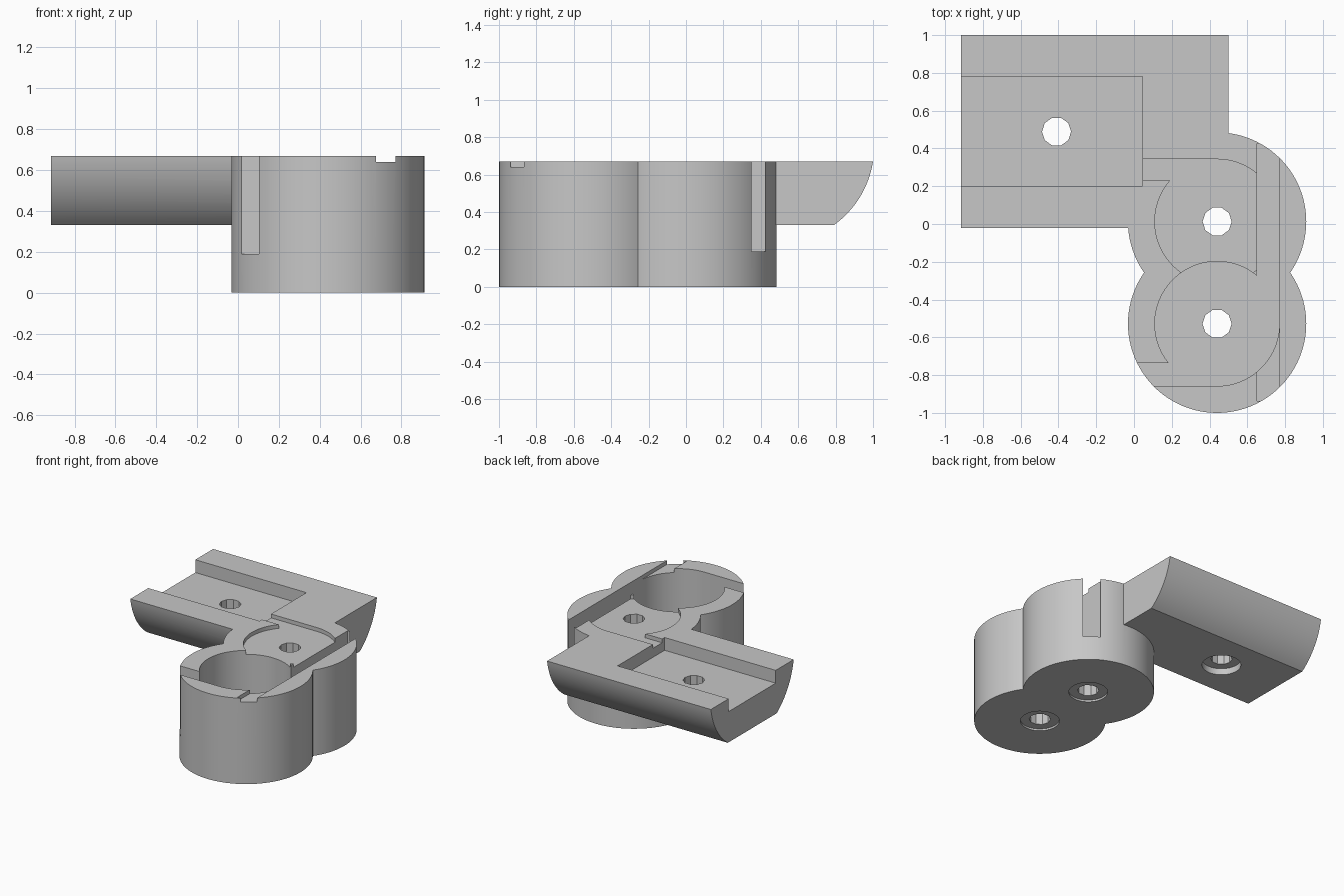
import bpy, bmesh, math

if "Cube" in bpy.data.objects:
    bpy.data.objects.remove(bpy.data.objects["Cube"])

TOP = 0.67            # height of the flat top face
CX, Y1, Y2 = 0.44, 0.013, -0.528   # centres of the two round housings
R_OUT, R_IN = 0.472, 0.33
DEEP, SHALLOW, TRAY = 0.19, 0.64, 0.57   # floor heights of the recesses
ABOVE = TOP + 0.2

grey = bpy.data.materials.new("plain grey")
grey.use_nodes = True
grey.diffuse_color = (0.57, 0.57, 0.57, 1)
grey.node_tree.nodes["Principled BSDF"].inputs["Base Color"].default_value = grey.diffuse_color


def prism(name, points, direction):
    """Extrude a closed loop of 3D points along a direction."""
    bm = bmesh.new()
    face = bm.faces.new([bm.verts.new(p) for p in points])
    out = bmesh.ops.extrude_face_region(bm, geom=[face])
    moved = [v for v in out["geom"] if isinstance(v, bmesh.types.BMVert)]
    bmesh.ops.translate(bm, verts=moved, vec=direction)
    bmesh.ops.recalc_face_normals(bm, faces=bm.faces)
    mesh = bpy.data.meshes.new(name)
    bm.to_mesh(mesh)
    bm.free()
    mesh.materials.append(grey)
    obj = bpy.data.objects.new(name, mesh)
    bpy.context.collection.objects.link(obj)
    return obj


def cylinder(name, x, y, r, z0, z1, sides=96):
    ring = [(x + r * math.cos(math.tau * i / sides),
             y + r * math.sin(math.tau * i / sides), z0) for i in range(sides)]
    return prism(name, ring, (0, 0, z1 - z0))


def box(name, x0, x1, y0, y1, z0, z1=ABOVE):
    return prism(name, [(x0, y0, z0), (x1, y0, z0), (x1, y1, z0), (x0, y1, z0)],
                 (0, 0, z1 - z0))


def combine(body, other, operation):
    """Apply a boolean and discard the second object."""
    mod = body.modifiers.new("combine", "BOOLEAN")
    mod.operation, mod.solver, mod.object = operation, "EXACT", other
    bpy.context.view_layer.objects.active = body
    bpy.ops.object.modifier_apply(modifier=mod.name)
    bpy.data.objects.remove(other)


# Two merged round housings
body = cylinder("twin_housing_bracket", CX, Y1, R_OUT, 0, TOP)
combine(body, cylinder("front_housing", CX, Y2, R_OUT, 0, TOP), "UNION")

# Side arm with a rounded, flat-bottomed underside
arm_y, arc_z, arc_r, arm_bottom = 0.489, 0.75, 0.517, 0.33
start = math.asin((arc_z - TOP) / arc_r)
end = math.asin((arc_z - arm_bottom) / arc_r)
angles = [start + (end - start) * i / 16 for i in range(17)]
right_side = [(arc_r * math.cos(a), arc_z - arc_r * math.sin(a)) for a in angles]
outline = right_side + [(-y, z) for y, z in reversed(right_side)]
arm = prism("side_arm", [(-0.915, arm_y + y, z) for y, z in outline], (1.415, 0, 0))
combine(body, arm, "UNION")

# Recesses cut from the top
cutters = [
    box("arm_tray", -1.1, 0.045, 0.2, 0.78, TRAY),
    cylinder("rear_pocket", CX, Y1, R_IN, SHALLOW, ABOVE),
    box("rear_channel", 0, CX, 0.23, Y1 + R_IN, SHALLOW),
    cylinder("front_pocket", CX, Y2, R_IN, DEEP, ABOVE),
    box("front_channel", -0.2, CX, Y2 - R_IN, -0.737, DEEP),
    box("deep_slot", 0.65, CX + R_IN, Y2, 0.425, DEEP),
    box("shallow_notch", 0.65, CX + R_IN, -0.937, Y2, SHALLOW),
]
# Screw holes with round counterbores underneath
for x, y, bottom, depth in [(CX, Y1, 0, 0.015), (CX, Y2, 0, 0.015),
                            (-0.41, arm_y, arm_bottom, 0.05)]:
    cutters.append(cylinder("screw_hole", x, y, 0.077, -0.1, ABOVE, 10))
    cutters.append(cylinder("counterbore", x, y, 0.14, bottom - 0.1, bottom + depth, 48))
for cutter in cutters:
    combine(body, cutter, "DIFFERENCE")

# Smooth curved walls, keep crisp edges
bpy.ops.object.select_all(action="DESELECT")
body.select_set(True)
bpy.context.view_layer.objects.active = body
bpy.ops.object.shade_smooth_by_angle(angle=math.radians(25))
